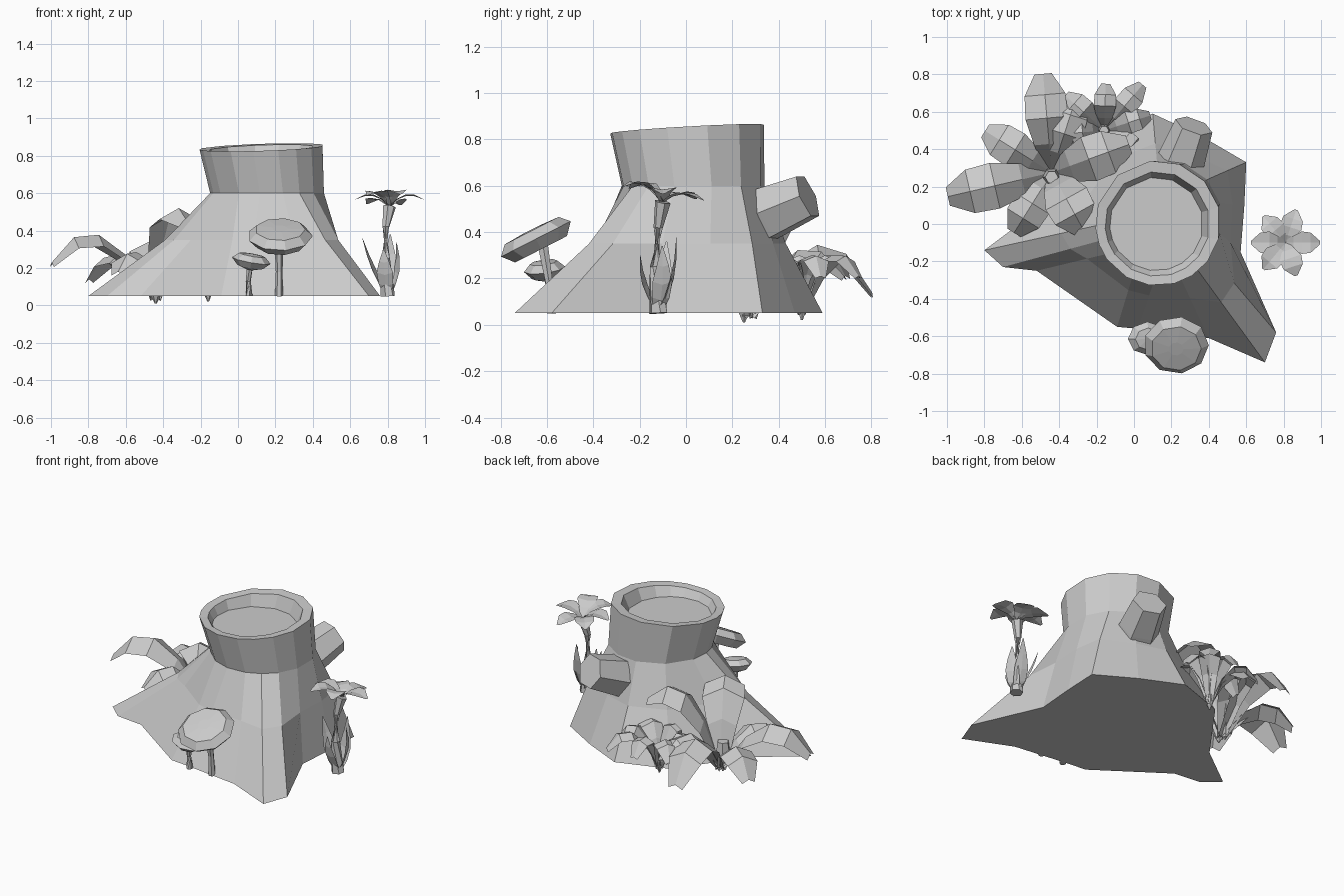
import bpy
import bmesh
from math import sin, cos, radians, tau
from mathutils import Vector, Matrix

if "Cube" in bpy.data.objects:
    bpy.data.objects.remove(bpy.data.objects["Cube"], do_unlink=True)

grey = bpy.data.materials.new("plain grey")
grey.use_nodes = True
COLOUR = (0.6, 0.6, 0.6, 1)
grey.diffuse_color = COLOUR
grey.node_tree.nodes["Principled BSDF"].inputs["Base Color"].default_value = COLOUR


def finish(name, bm, closed=True):
    if closed:
        bmesh.ops.recalc_face_normals(bm, faces=bm.faces[:])
    mesh = bpy.data.meshes.new(name)
    bm.to_mesh(mesh)
    bm.free()
    mesh.materials.append(grey)
    obj = bpy.data.objects.new(name, mesh)
    bpy.context.collection.objects.link(obj)


def loft(name, rings):
    """Skin a list of equal point rings and cap both ends."""
    bm = bmesh.new()
    rows = [[bm.verts.new(p) for p in ring] for ring in rings]
    n = len(rows[0])
    for a, b in zip(rows, rows[1:]):
        for i in range(n):
            j = (i + 1) % n
            bm.faces.new((a[i], a[j], b[j], b[i]))
    bm.faces.new(rows[0])
    bm.faces.new(rows[-1])
    finish(name, bm)


def lathe(name, profile, sides, centre, tilt=(0, 0), squash=1):
    """Profile of (radius, height), tipped around x and y."""
    turn = Matrix.Rotation(radians(tilt[0]), 3, "X") @ Matrix.Rotation(radians(tilt[1]), 3, "Y")
    loft(name, [[Vector(centre) + turn @ Vector(
        (r * cos(tau * i / sides), r * squash * sin(tau * i / sides), z))
        for i in range(sides)] for r, z in profile])


def tube(name, path, radii, sides=6):
    """Tapered tube along a path of points."""
    path = [Vector(p) for p in path]
    rings = []
    for i, p in enumerate(path):
        d = path[min(i + 1, len(path) - 1)] - path[max(i - 1, 0)]
        turn = d.to_track_quat("Z", "Y")
        rings.append([p + turn @ Vector((radii[i] * cos(tau * k / sides),
                                         radii[i] * sin(tau * k / sides), 0))
                      for k in range(sides)])
    loft(name, rings)


def leaf(name, base, heading, mid, tip, width, fold, shape=(.25, .7, 1, .95, .4)):
    """Arched leaf; mid and tip are (reach, rise) from the base, fold lifts the edges."""
    bm = bmesh.new()
    out = Vector((cos(radians(heading)), sin(radians(heading)), 0))
    side = Vector((-out.y, out.x, 0))
    up = Vector((0, 0, 1))
    rows = []
    for i, w in enumerate(shape):
        t = i / (len(shape) - 1)
        a, b = 2 * t * (1 - t), t * t
        p = Vector(base) + out * (a * mid[0] + b * tip[0]) + up * (a * mid[1] + b * tip[1])
        h = width * w / 2
        rows.append([bm.verts.new(p + side * h * s + up * h * fold * abs(s))
                     for s in (-1, 0, 1)])
    for a, b in zip(rows, rows[1:]):
        for k in (0, 1):
            bm.faces.new((a[k + 1], a[k], b[k], b[k + 1]))
    finish(name, bm, closed=False)


# Stump: ground outline (x, y) and the trunk angle each point rises to
OUTLINE = [(-.8, -.14, 185), (-.7, -.23, 200), (-.52, -.25, 215), (-.09, -.55, 240),
           (.02, -.56, 262), (.4, -.61, 285), (.7, -.74, 303), (.76, -.58, 322),
           (.57, -.15, 345), (.59, .1, 15), (.6, .33, 42), (.36, .47, 70),
           (.1, .59, 97), (-.22, .48, 130), (-.52, .07, 163)]


def trunk_ring(radius, z, x, y=0, lean=0):
    return [Vector((x + radius * cos(radians(a)), y + radius * sin(radians(a)),
                    z + lean * sin(radians(a + 30)))) for _, _, a in OUTLINE]


ground = [Vector((x, y, .05)) for x, y, _ in OUTLINE]
waist = trunk_ring(.31, .6, .16, .03)
# The flank on the left side stays steep, the roots slope more
flare = [g.lerp(w, .48 if g.x > .5 and g.y > -.2 else .63) for g, w in zip(ground, waist)]
for p in flare:
    p.z = .35
loft("stump", [ground, flare, waist, trunk_ring(.335, .845, .128, .005, .022),
               trunk_ring(.28, .84, .125, 0, .02), trunk_ring(.25, .775, .12)])

# Sawn branch
tube("branch_stub", [(.2, .2, .42), (.26, .36, .485), (.32, .525, .555)], [.14, .125, .105])

# Mushrooms
tube("large_mushroom_stem", [(.22, -.58, .05), (.22, -.59, .18), (.22, -.62, .36)],
     [.022, .018, .026])
lathe("large_mushroom_cap", [(.03, -.055), (.13, -.055), (.175, -.005), (.135, .035), (.04, .04)],
      9, (.225, -.65, .375), (27, 0), .98)
tube("small_mushroom_stem", [(.06, -.58, .05), (.055, -.58, .13), (.065, -.6, .22)],
     [.02, .014, .018])
lathe("small_mushroom_cap", [(.02, -.045), (.07, -.03), (.105, .005), (.07, .035), (.02, .04)],
      8, (.07, -.61, .235), (8, 10), .85)

# Flower
HEAD = Vector((.81, -.1, .53))
tube("flower_stem", [(.8, -.12, .05), (.79, -.13, .25), (.79, -.12, .42), HEAD],
     [.04, .026, .02, .035])
for i, heading in enumerate((0, 72, 130, 180, 230, 288)):
    lean = .03 * sin(radians(heading))
    leaf(f"petal_{i + 1}", HEAD, heading, (.08, .09 - lean), (.185, .035 - lean),
         .12, .15, (.25, .6, 1, .9, .15))
for i, (heading, reach, rise) in enumerate([(165, .14, .31), (20, .05, .29),
                                            (80, .08, .33), (255, .08, .25)]):
    leaf(f"flower_blade_{i + 1}", (.8, -.12, .05), heading, (.08, .1), (reach, rise),
         .09, .3, (.5, .9, 1, .6, .05))

# Broad-leaved plant: heading, middle (reach, rise), tip (reach, rise), width
BROAD = [(193, (.34, .58), (.57, .19), .25), (95, (.32, .56), (.53, .1), .23),
         (148, (.25, .42), (.42, .1), .2), (238, (.2, .42), (.38, .14), .21),
         (299, (.14, .68), (.36, .4), .25), (20, (.2, .7), (.44, .4), .25),
         (72, (.22, .48), (.43, .17), .2)]
for i, (heading, mid, tip, width) in enumerate(BROAD):
    leaf(f"broad_leaf_{i + 1}", (-.44, .275, .04), heading, mid, tip, width, -.5)
lathe("broad_plant_root", [(.005, -.03), (.05, .06), (.035, .16)], 6, (-.44, .25, .04))

# Small plant: heading, reach, width
SMALL = [(50, .32, .13), (88, .25, .12), (138, .28, .14), (185, .22, .13),
         (18, .26, .12), (322, .22, .17), (255, .16, .12)]
for i, (heading, reach, width) in enumerate(SMALL):
    leaf(f"small_leaf_{i + 1}", (-.16, .5, .05), heading, (reach * .55, .42),
         (reach, .16), width, -.4)
lathe("small_plant_root", [(.005, -.03), (.035, .05), (.025, .12)], 6, (-.16, .5, .05))
